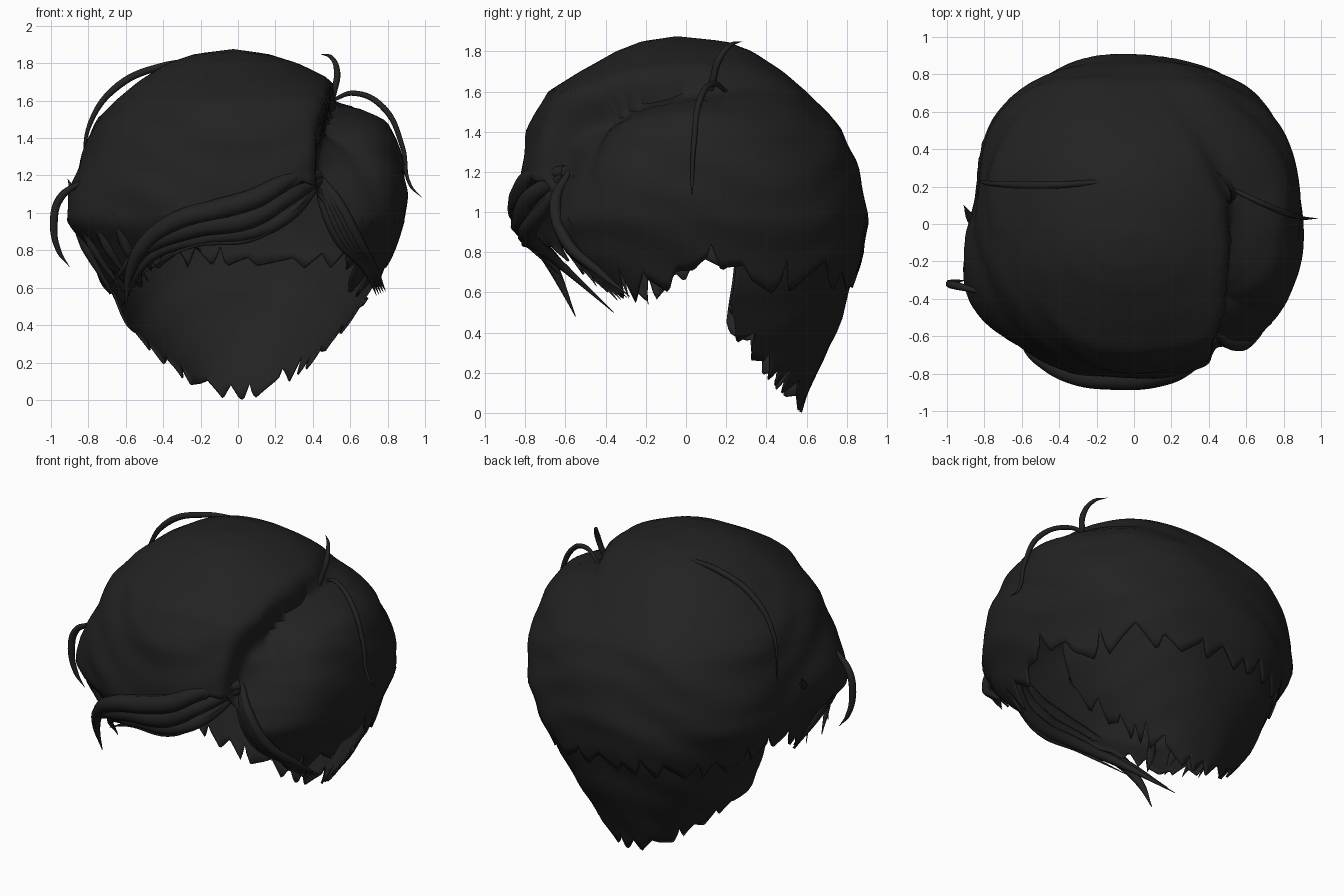
import bpy, bmesh, math, random
from mathutils import Vector

random.seed(4)
if "Cube" in bpy.data.objects:
    bpy.data.objects.remove(bpy.data.objects["Cube"])

hair = bpy.data.materials.new("charcoal_hair")
hair.use_nodes = True
hair.diffuse_color = (0.016, 0.016, 0.016, 1)
hair.node_tree.nodes["Principled BSDF"].inputs["Base Color"].default_value = hair.diffuse_color

# Extents at each height: z, right, left, front, back
EXTENTS = [
    (0.0, -.30, .30, -.20, .59), (0.2, -.48, .48, -.25, .66), (0.4, -.63, .62, -.35, .76),
    (0.6, -.73, .75, -.52, .83), (0.8, -.81, .83, -.72, .89), (0.95, -.89, .89, -.83, .90),
    (1.1, -.89, .91, -.83, .88), (1.25, -.85, .90, -.81, .85), (1.4, -.81, .86, -.79, .79),
    (1.5, -.76, .81, -.75, .70), (1.6, -.66, .71, -.69, .60), (1.7, -.54, .53, -.53, .48),
    (1.8, -.38, .32, -.35, .33), (1.85, -.23, .16, -.22, .2), (1.875, -.03, -.02, -.05, -.04)]

# Hem heights by compass angle (front is -90)
CAP_HEM = [(-90, .98), (-70, 1.12), (-59, 1.16), (-48, .85), (-34, .58), (-20, .54),
           (-6, .6), (4, .72), (14, .7), (24, .58), (40, .6), (90, .62), (150, .64),
           (165, .72), (176, .7), (188, .57), (205, .54), (222, .62), (240, .80), (270, .98)]
NAPE_HEM = [(18, .42), (24, .35), (47, .16), (70, .04), (90, -.02),
            (110, .04), (133, .16), (156, .35), (162, .42)]
INNER_HEM = [(15, .72), (60, .7), (90, .72), (120, .7), (165, .72)]

# Parting line from front to back, and how deep it cuts along y
PARTING = [Vector(p) for p in [(.47, -1.1), (.51, -.7), (.6, -.5), (.61, -.12), (.58, .14), (.38, .5), (.1, .85)]]
PART_DEPTH = [(-1.1, .14), (-.7, .15), (-.5, .23), (-.12, .15), (.14, .10), (.5, .03), (.9, 0)]


def lookup(table, key):
    """Linear interpolation in a sorted table, returning the remaining columns."""
    for a, b in zip(table, table[1:]):
        if key <= b[0]:
            t = max(0, (key - a[0]) / (b[0] - a[0]))
            return [p + (q - p) * t for p, q in zip(a[1:], b[1:])]
    return list(table[-1][1:])


def bump(value, centre, width):
    return math.exp(-((value - centre) / width) ** 2)


def surface(angle, z):
    """Point on the hair volume, as a rounded superellipse section."""
    right, left, front, back = lookup(EXTENTS, z)
    c, s = math.cos(angle), math.sin(angle)
    mid_x, mid_y = -.025 * max(0, z - 1) / .875, -.045 * max(0, z - 1) / .875
    rx = left - mid_x if c > 0 else mid_x - right
    ry = back - mid_y if s > 0 else mid_y - front
    n = 2.2 + .2 * max(0, s)
    r = (abs(c / rx) ** n + abs(s / ry) ** n) ** (-1 / n)
    # Flared temples, flatter behind the right one and on the upper diagonals
    turn = math.degrees(angle) % 360
    r *= (1 + .075 * bump(turn, 207, 18) * bump(z, 1.02, .24)
          - .036 * bump(turn, 168, 14) * bump(z, 1, .35)
          + .05 * bump(turn, 323, 16) * bump(z, .95, .3)
          - .05 * bump(turn, 225, 28) * bump(z, 1.55, .25)
          - .03 * bump(turn, 45, 25) * bump(z, 1.5, .25))
    return Vector((mid_x + r * c, mid_y + r * s, z))


def part_groove(p):
    """Sink the surface at the parting: steep on the main side, gentle on the left."""
    q = p.xy
    dist, lobe = 9, False
    for a, b in zip(PARTING, PARTING[1:]):
        d = b - a
        t = min(1, max(0, (q - a).dot(d) / d.length_squared))
        gap = (q - a - d * t).length
        if gap < dist:
            dist, lobe = gap, d.x * (q.y - a.y) < d.y * (q.x - a.x)
    depth = lookup(PART_DEPTH, p.y)[0] * min(1, max(0, (p.z - .8) / .4))
    k = depth * bump(dist, 0, .17 if lobe else .065)
    core = Vector((0, 0, 1))
    return core + (p - core) * (1 - k)


def jagged(columns, depth):
    """Uneven saw-teeth, one notch height per column."""
    notches = []
    while len(notches) <= columns:
        width = random.randint(5, 13)
        height = depth * random.uniform(.4, 1.2)
        tip = random.uniform(.2, .8)
        for i in range(width):
            t = i / width
            notches.append(height * ((tip - t) / tip if t < tip else (t - tip) / (1 - tip)))
    return notches


def shell(name, hem, start, end, columns, rows, top, scale, tooth, crown):
    """Sheet of hair hanging from a top height down to a jagged hem."""
    bm = bmesh.new()
    grid = []
    notches = jagged(columns, tooth)
    for i in range(columns + (0 if crown else 1)):
        deg = start + (end - start) * i / columns
        jag = notches[i] * (.25 if deg < -52 or deg > 235 else 1)
        low = lookup(hem, deg)[0]
        a = math.radians(deg)
        column = []
        for j in range(rows + 1):
            t = j / rows
            z = top - (top - low) * t ** (1.8 if crown else 1) + jag * t ** 8
            p = surface(a, z)
            if crown:
                p = part_groove(p)
            # Soft combed waves
            w = math.sin(a * 7 + z * 9) + .7 * math.sin(z * 25 + 4 * math.sin(a * 3))
            k = scale * (1 + .008 * w * min(1, (top - z) * 3))
            column.append(bm.verts.new((p.x * k, p.y * k, max(.002, p.z))))
        grid.append(column)
    pairs = list(zip(grid, grid[1:]))
    if crown:
        pairs.append((grid[-1], grid[0]))
        bm.faces.new([c[0] for c in grid])
    for a, b in pairs:
        for j in range(rows):
            bm.faces.new((a[j], a[j + 1], b[j + 1], b[j]))
    bmesh.ops.recalc_face_normals(bm, faces=bm.faces)
    mesh = bpy.data.meshes.new(name)
    bm.to_mesh(mesh)
    bm.free()
    mesh.materials.append(hair)
    obj = bpy.data.objects.new(name, mesh)
    bpy.context.collection.objects.link(obj)
    bpy.ops.object.select_all(action='DESELECT')
    obj.select_set(True)
    bpy.context.view_layer.objects.active = obj
    bpy.ops.object.shade_smooth_by_angle(angle=math.radians(50))
    solid = obj.modifiers.new("thickness", 'SOLIDIFY')
    solid.thickness = .012
    solid.offset = -1


def strand(name, points, width):
    """Tapered lock of hair along a smooth path."""
    curve = bpy.data.curves.new(name, 'CURVE')
    curve.dimensions = '3D'
    curve.bevel_depth = width
    curve.bevel_resolution = 2
    curve.resolution_u = 8
    spline = curve.splines.new('BEZIER')
    spline.bezier_points.add(len(points) - 1)
    for i, (bp, p) in enumerate(zip(spline.bezier_points, points)):
        t = i / (len(points) - 1)
        bp.co = p
        bp.handle_left_type = bp.handle_right_type = 'AUTO'
        bp.radius = max(.03, (.5 + .5 * min(1, t * 3)) * (1 - t ** 3))
    curve.materials.append(hair)
    obj = bpy.data.objects.new(name, curve)
    bpy.context.collection.objects.link(obj)


# Main hair masses
shell("hair_cap", CAP_HEM, -90, 270, 300, 40, 1.875, 1, .16, True)
shell("nape_layer", NAPE_HEM, 18, 162, 120, 14, .95, .982, .11, False)
shell("inner_back_layer", INNER_HEM, 15, 165, 120, 8, 1.2, .95, .1, False)

# Swept fringe running from the parting across the forehead
strand("fringe_upper", [(.43, -.6, 1.2), (.28, -.76, 1.18), (.1, -.82, 1.08), (-.1, -.83, 1.02),
                        (-.32, -.81, .96), (-.5, -.72, .83), (-.58, -.64, .68), (-.6, -.55, .48)], .065)
strand("fringe_middle", [(.43, -.6, 1.18), (.26, -.76, 1.08), (.06, -.81, .97), (-.25, -.8, .91),
                         (-.52, -.68, .79), (-.68, -.5, .62)], .065)
strand("fringe_lower", [(.43, -.6, 1.16), (.26, -.74, .98), (.08, -.79, .9), (-.2, -.77, .86),
                        (-.45, -.66, .77), (-.62, -.36, .5)], .05)
strand("fringe_wisp", [(.42, -.62, 1.15), (.3, -.74, 1.02), (.1, -.8, .87), (-.25, -.77, .82),
                       (-.5, -.62, .68)], .02)

# Locks falling along the front edge of the left side
for i in range(5):
    s = i / 4
    strand(f"left_front_lock_{i + 1}",
           [(.43, -.58, 1.2), (.46 + .08 * s, -.62 - .03 * s, 1.05),
            (.54 + .1 * s, -.6, .86), (.68 + .05 * s, -.46 + .03 * s, .7),
            (.74 + .05 * s, -.34 + .06 * s, .56 + .02 * s)], .035)

# Locks along the right temple, lying on the surface
for i in range(4):
    a = math.radians(196 + 9 * i)
    strand(f"right_temple_lock_{i + 1}",
           [surface(a, 1.0) * .98 + Vector((0, 0, .02)), surface(a, .82), surface(a, .54 + .03 * i)], .035)

# Loose flyaway strands
strand("flyaway_crown", [(-.13, .23, 1.82), (-.4, .21, 1.785), (-.64, .21, 1.68),
                         (-.79, .22, 1.48), (-.83, .24, 1.2)], .022)
strand("flyaway_upright", [(.47, .08, 1.5), (.51, .13, 1.64), (.53, .16, 1.75),
                           (.5, .22, 1.83), (.44, .28, 1.85)], .02)
strand("flyaway_left", [(.5, .2, 1.6), (.62, .14, 1.64), (.78, .07, 1.56), (.88, .04, 1.35),
                        (.92, .03, 1.15), (.985, .03, 1.08)], .018)
strand("flyaway_right", [(-.83, -.36, 1.17), (-.95, -.33, 1.08), (-.985, -.32, .95),
                         (-.96, -.31, .8), (-.9, -.3, .71)], .025)
strand("flyaway_tuft", [(-.8, -.04, 1.05), (-.87, .03, 1.1), (-.91, .1, 1.18)], .03)
